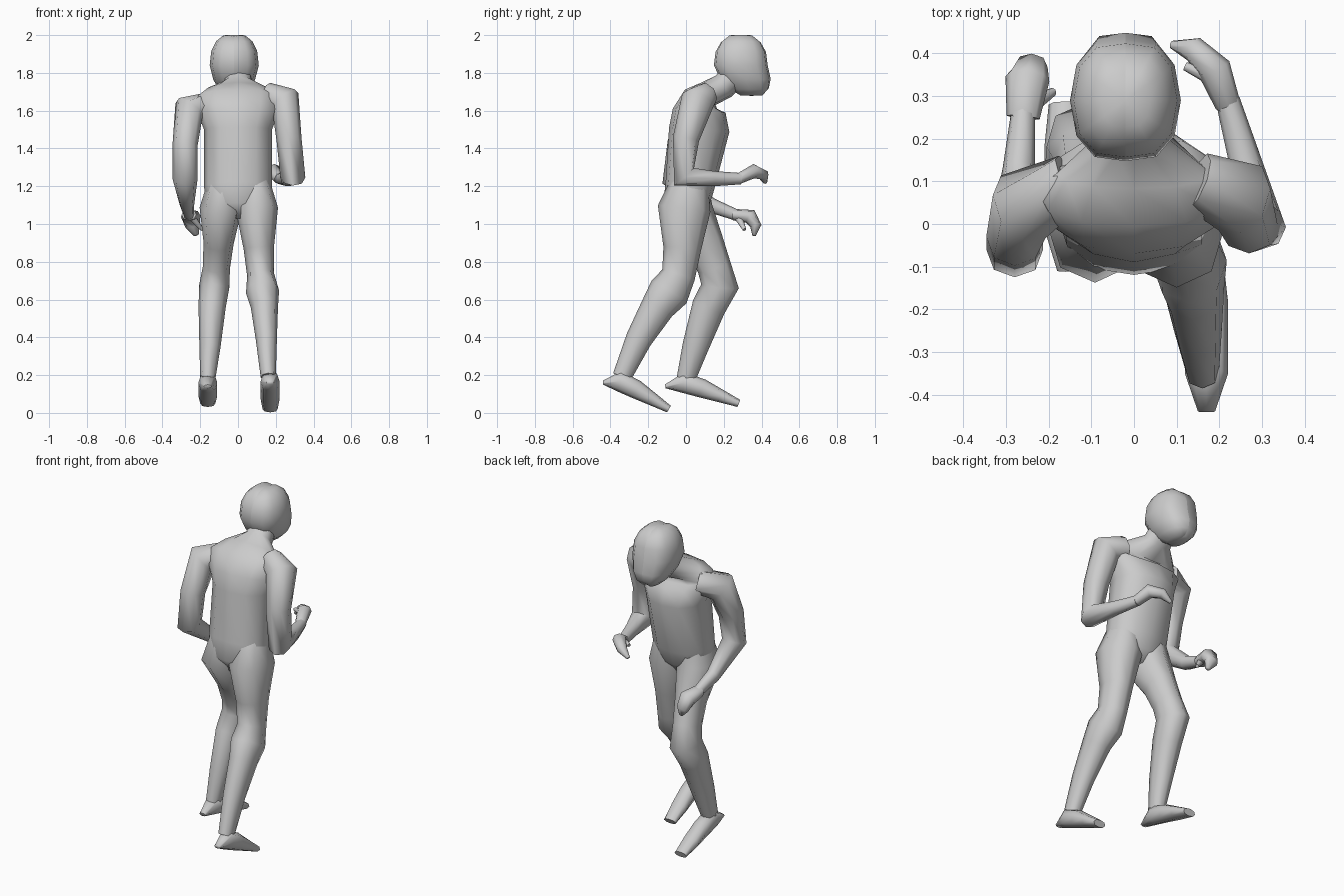
import bpy
import bmesh
import math
from mathutils import Vector

default_cube = bpy.data.objects.get("Cube")
if default_cube:
    bpy.data.objects.remove(default_cube, do_unlink=True)

SIDEWAYS = Vector((1, 0, 0))
UPWARD = Vector((0, 0, 1))

# One plain clay colour for the whole figure
clay = bpy.data.materials.new("clay_grey")
clay.use_nodes = True
clay_colour = (0.6, 0.6, 0.6, 1)
clay.diffuse_color = clay_colour
clay.node_tree.nodes["Principled BSDF"].inputs["Base Color"].default_value = clay_colour


def finish_part(name, bm):
    """Turn the working mesh into a smooth-shaded clay object."""
    bmesh.ops.recalc_face_normals(bm, faces=bm.faces)
    mesh = bpy.data.meshes.new(name)
    bm.to_mesh(mesh)
    bm.free()
    mesh.materials.append(clay)
    part = bpy.data.objects.new(name, mesh)
    bpy.context.collection.objects.link(part)
    bpy.ops.object.select_all(action="DESELECT")
    part.select_set(True)
    bpy.context.view_layer.objects.active = part
    bpy.ops.object.shade_smooth_by_angle(angle=math.radians(70))


def soften(value, power):
    """Swell a sine or cosine so that an oval becomes slightly boxy."""
    return math.copysign(abs(value) ** power, value)


def tube(name, centres, depths, widths, wide_axis=SIDEWAYS, sides=8):
    """Skin oval rings, each set square to the path through the centres."""
    bm = bmesh.new()
    rings = []
    last = len(centres) - 1
    for k, centre in enumerate(centres):
        forward = Vector()
        if k > 0:
            forward += (centre - centres[k - 1]).normalized()
        if k < last:
            forward += (centres[k + 1] - centre).normalized()
        forward.normalize()
        across = (wide_axis - forward * wide_axis.dot(forward)).normalized()
        along = forward.cross(across)
        ring = []
        for i in range(sides):
            angle = math.tau * i / sides
            offset = across * widths[k] * soften(math.sin(angle), 0.9)
            offset += along * depths[k] * soften(math.cos(angle), 0.9)
            ring.append(bm.verts.new(centre + offset))
        rings.append(ring)
    for lower, upper in zip(rings, rings[1:]):
        for i in range(sides):
            j = (i + 1) % sides
            bm.faces.new((lower[i], lower[j], upper[j], upper[i]))
    bm.faces.new(rings[0])
    bm.faces.new(rings[-1])
    finish_part(name, bm)


def limb(name, ratio=0.95, wide_axis=SIDEWAYS, **joints):
    """A limb through named joints, each given as x, y, z and radius."""
    centres = [Vector(joint[:3]) for joint in joints.values()]
    depths = [joint[3] for joint in joints.values()]
    widths = [depth * ratio for depth in depths]
    tube(name, centres, depths, widths, wide_axis)


def leg(name, hip_x, ankle_x, **joints):
    """A leg drifting evenly from hip_x to ankle_x; joints give y, z and radius."""
    steps = len(joints) - 1
    placed = {}
    for k, (joint, values) in enumerate(joints.items()):
        placed[joint] = (hip_x + (ankle_x - hip_x) * k / steps, *values)
    limb(name, ratio=0.8, **placed)


def foot(name, x, heel, toe):
    """A wedge foot standing on the sole line from heel to toe."""
    start, end = Vector((x, *heel)), Vector((x, *toe))
    heights = [0.02, 0.11, 0.1, 0.07, 0.04]
    centres = []
    for k, height in enumerate(heights):
        sole = start.lerp(end, k / (len(heights) - 1))
        centres.append(sole + UPWARD * height / 2)
    depths = [height / 2 for height in heights]
    widths = [0.02, 0.05, 0.05, 0.05, 0.04]
    tube(name, centres, depths, widths)


def torso(name, **levels):
    """A trunk through named levels, each given as y, z, depth and width."""
    centres = [Vector((0, y, z)) for y, z, depth, width in levels.values()]
    depths = [level[2] for level in levels.values()]
    widths = [level[3] for level in levels.values()]
    tube(name, centres, depths, widths, sides=12)


def head(name, centre, size):
    """A boxy skull with a narrow jaw pushed forward and a creased middle seam."""
    bm = bmesh.new()
    bmesh.ops.create_uvsphere(bm, u_segments=12, v_segments=8, radius=1)
    seam = {vert for vert in bm.verts if abs(vert.co.x) < 0.01}
    for edge in bm.edges:
        edge.smooth = not seam.issuperset(edge.verts)
    for vert in bm.verts:
        shape = Vector([soften(value, 0.85) for value in vert.co])
        if vert in seam:
            shape *= 0.95
            shape.x = 0
        drop = max(0, -shape.z)
        shape.x *= 1 - drop * 0.2
        vert.co = centre + shape * size + Vector((0, drop * 0.06, 0))
    finish_part(name, bm)


# Leaning trunk, from the crotch up through the neck
torso(
    "torso",
    crotch=(0, 1.03, 0.07, 0.08),
    hips=(0, 1.1, 0.12, 0.17),
    waist=(0.02, 1.2, 0.13, 0.18),
    chest=(0.07, 1.5, 0.16, 0.18),
    armpits=(0.07, 1.6, 0.14, 0.22),
    shoulders=(0.08, 1.66, 0.1, 0.23),
    collar=(0.12, 1.69, 0.07, 0.18),
    nape=(0.2, 1.73, 0.07, 0.08),
    skull_base=(0.28, 1.82, 0.07, 0.06),
)
skull_size = Vector((0.13, 0.15, 0.17))
head("head", Vector((-0.02, 0.29, 1.84)), skull_size)

# Trailing leg and leading leg
leg(
    "right_leg", 0.09, 0.16,
    pelvis=(0.02, 1.22, 0.1),
    hip=(-0.01, 1.08, 0.14),
    thigh=(-0.02, 0.87, 0.1),
    lower_thigh=(-0.04, 0.73, 0.09),
    knee=(-0.09, 0.64, 0.11),
    calf=(-0.15, 0.56, 0.09),
    shin=(-0.25, 0.39, 0.07),
    ankle=(-0.34, 0.19, 0.05),
)
leg(
    "left_leg", -0.08, -0.16,
    pelvis=(0.02, 1.22, 0.1),
    hip=(0, 1.08, 0.14),
    thigh=(0.1, 0.9, 0.1),
    lower_thigh=(0.15, 0.77, 0.09),
    knee=(0.18, 0.67, 0.1),
    calf=(0.12, 0.56, 0.09),
    shin=(0.05, 0.35, 0.07),
    ankle=(0, 0.18, 0.05),
)
foot("right_foot", 0.17, heel=(-0.44, 0.15), toe=(-0.09, 0))
foot("left_foot", -0.16, heel=(-0.11, 0.13), toe=(0.28, 0.03))

# One arm bent across the body, the other reaching low
limb(
    "right_arm",
    clavicle=(0.15, 0.1, 1.68, 0.07),
    shoulder=(0.25, 0.06, 1.65, 0.09),
    upper_arm=(0.27, 0, 1.45, 0.07),
    elbow=(0.29, -0.01, 1.25, 0.07),
    forearm=(0.26, 0.15, 1.24, 0.04),
    wrist=(0.22, 0.29, 1.24, 0.03),
)
limb(
    "left_arm",
    clavicle=(-0.15, 0.1, 1.63, 0.07),
    shoulder=(-0.26, 0.04, 1.6, 0.09),
    upper_arm=(-0.28, -0.03, 1.42, 0.07),
    elbow=(-0.28, -0.06, 1.24, 0.07),
    forearm=(-0.27, 0.13, 1.1, 0.04),
    wrist=(-0.26, 0.26, 1.05, 0.03),
)

# Hands curling inward and downward, each with a thumb
limb(
    "right_hand", wide_axis=UPWARD,
    wrist=(0.22, 0.28, 1.24, 0.03),
    palm=(0.19, 0.36, 1.28, 0.04),
    knuckles=(0.14, 0.41, 1.26, 0.03),
    fingertips=(0.09, 0.42, 1.22, 0.01),
)
limb(
    "right_thumb", wide_axis=UPWARD,
    base=(0.19, 0.34, 1.28, 0.02),
    tip=(0.12, 0.37, 1.27, 0.01),
)
limb(
    "left_hand", ratio=1.3,
    wrist=(-0.26, 0.25, 1.05, 0.03),
    palm=(-0.25, 0.34, 1.04, 0.04),
    knuckles=(-0.24, 0.37, 0.99, 0.03),
    fingertips=(-0.22, 0.36, 0.94, 0.01),
)
limb(
    "left_thumb",
    base=(-0.24, 0.28, 1.03, 0.02),
    tip=(-0.19, 0.31, 0.97, 0.01),
)
